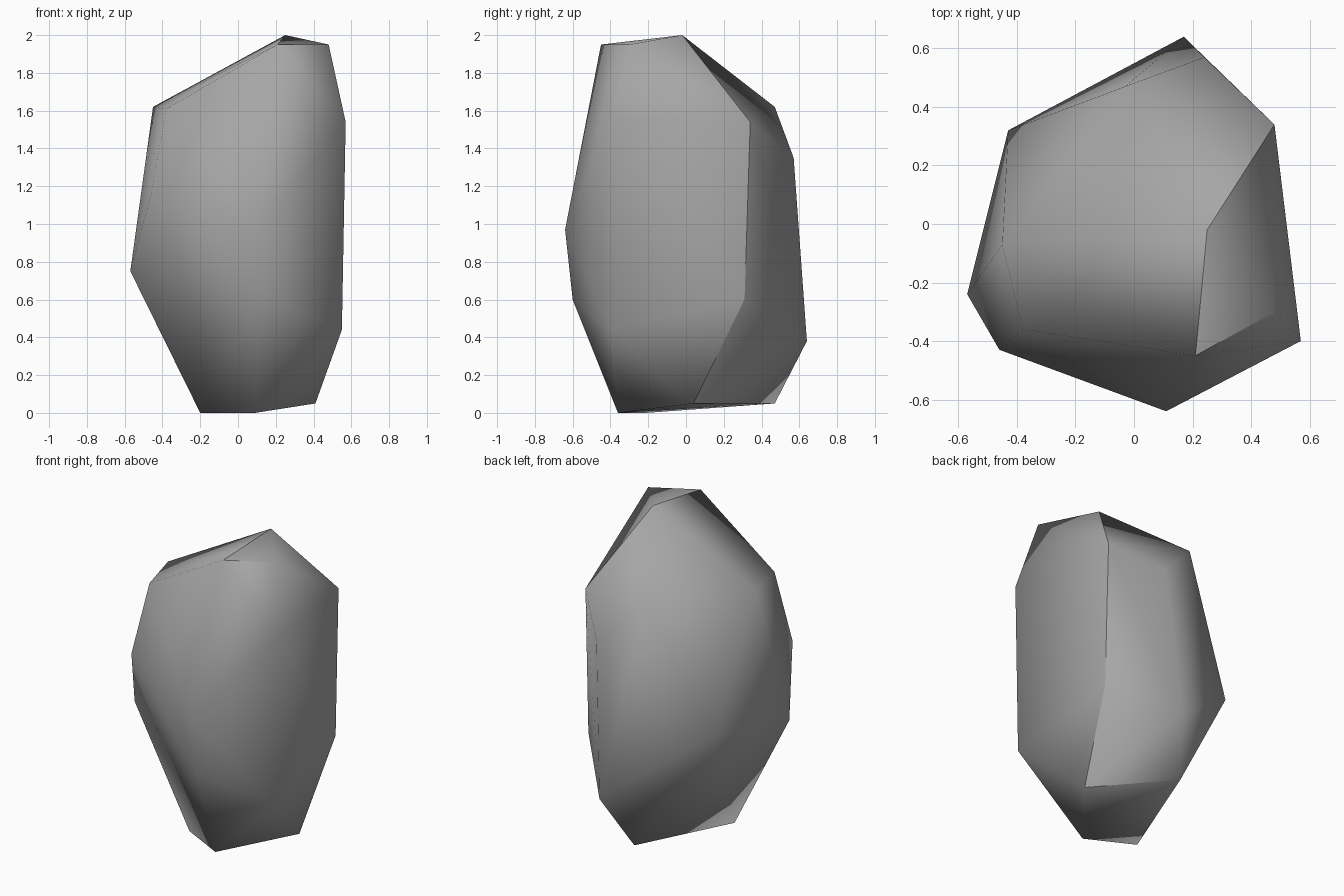
import bpy
import bmesh
from mathutils import Vector

cube = bpy.data.objects.get("Cube")
if cube:
    bpy.data.objects.remove(cube, do_unlink=True)

# Stone colour
stone = bpy.data.materials.new("stone_grey")
stone.use_nodes = True
grey = (0.38, 0.38, 0.38, 1)
stone.diffuse_color = grey
stone.node_tree.nodes["Principled BSDF"].inputs["Base Color"].default_value = grey

# Corners of the faceted boulder
corners = dict(
    peak=(0.25, -0.02, 2.0),
    top_front=(0.21, -0.45, 1.95),
    top_side=(0.48, -0.3, 1.95),
    shoulder_back=(0.48, 0.34, 1.54),
    shoulder_front=(0.57, -0.4, 1.54),
    hip_front=(0.55, -0.4, 0.44),
    hip_back=(0.48, 0.31, 0.6),
    base_side=(0.41, 0.04, 0.05),
    base_back=(0.04, 0.47, 0.05),
    base_front=(0.09, -0.36, 0.0),
    base_far=(-0.2, -0.21, 0.0),
    back_low=(0.17, 0.64, 0.38),
    back_high=(0.24, 0.57, 1.35),
    back_top=(-0.03, 0.47, 1.62),
    far_back=(-0.43, 0.32, 0.83),
    far_top=(-0.45, -0.07, 1.62),
    far_front_top=(-0.38, -0.36, 1.61),
    far_front=(-0.46, -0.43, 1.16),
    far_low=(-0.57, -0.24, 0.75),
    front_high=(0.11, -0.64, 0.97),
    front_low=(0.12, -0.6, 0.6),
)

# Wrap the corners in a hull
bm = bmesh.new()
verts = {name: bm.verts.new(Vector(p)) for name, p in corners.items()}
bmesh.ops.convex_hull(bm, input=list(bm.verts))
bmesh.ops.recalc_face_normals(bm, faces=bm.faces)
for f in bm.faces:
    f.smooth = True

# Hard ridge running over the top, down the side and under the back
ridge = ["top_side", "top_front", "peak", "shoulder_back",
         "hip_back", "base_side", "base_back"]
for a, b in zip(ridge, ridge[1:]):
    if verts[a].is_valid and verts[b].is_valid:
        edge = bm.edges.get((verts[a], verts[b]))
        if edge:
            edge.smooth = False
        else:
            print("no edge", a, b)

mesh = bpy.data.meshes.new("boulder")
bm.to_mesh(mesh)
bm.free()
mesh.materials.append(stone)
boulder = bpy.data.objects.new("boulder", mesh)
bpy.context.collection.objects.link(boulder)
